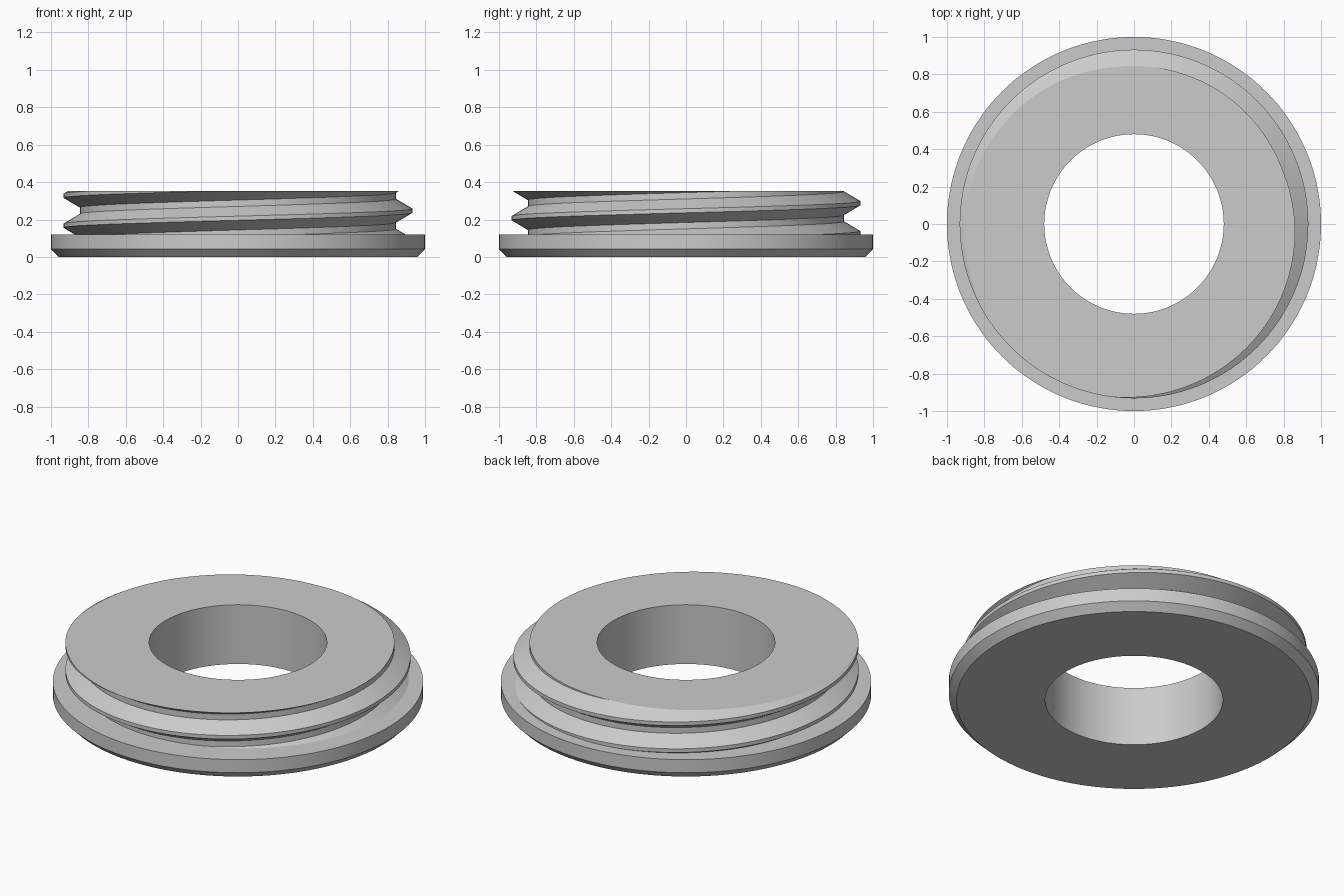
import bpy, bmesh, math

if "Cube" in bpy.data.objects:
    bpy.data.objects.remove(bpy.data.objects["Cube"])

SEGMENTS = 144
BORE, FLANGE, ROOT, CREST = 0.48, 1.0, 0.845, 0.932
FLANGE_TOP, TOP, CHAMFER = 0.12, 0.353, 0.042
PITCH, CREST_Z = 0.16, 0.247          # crest height at angle zero
HALF_CREST, HALF_ROOT = 0.011, 0.017


def thread_radius(z, angle):
    """Radius of the trapezoid thread at a height and angle."""
    d = (z - CREST_Z - PITCH * angle / math.tau) % PITCH
    d = min(d, PITCH - d)
    flank = PITCH / 2 - HALF_CREST - HALF_ROOT
    t = min(max((d - HALF_CREST) / flank, 0), 1)
    return CREST + (ROOT - CREST) * t


def section(angle):
    """Closed outline: bore, chamfered flange, thread cut off at both ends."""
    pts = [(BORE, 0), (FLANGE - CHAMFER, 0), (FLANGE, CHAMFER), (FLANGE, FLANGE_TOP)]
    offsets = (-HALF_CREST, HALF_CREST, PITCH / 2 - HALF_ROOT, PITCH / 2 + HALF_ROOT)
    for turn in range(-4, 4):
        for off in offsets:
            z = CREST_Z + PITCH * (turn + angle / math.tau) + off
            z = min(max(z, FLANGE_TOP), TOP)
            pts.append((thread_radius(z, angle), z))
    return pts + [(BORE, TOP)]


# Sweep the section once around; the thread climbs one pitch per turn
bm = bmesh.new()
columns = []
for i in range(SEGMENTS + 1):
    a = math.tau * i / SEGMENTS
    columns.append([bm.verts.new((r * math.cos(a), r * math.sin(a), z))
                    for r, z in section(a)])
for c0, c1 in zip(columns, columns[1:]):
    n = len(c0)
    for k in range(n):
        m = (k + 1) % n
        bm.faces.new((c0[k], c1[k], c1[m], c0[m]))
bmesh.ops.remove_doubles(bm, verts=bm.verts, dist=1e-5)
bmesh.ops.dissolve_degenerate(bm, edges=bm.edges, dist=1e-5)
bmesh.ops.recalc_face_normals(bm, faces=bm.faces)

mesh = bpy.data.meshes.new("threaded_ring")
bm.to_mesh(mesh)
bm.free()
ring = bpy.data.objects.new("threaded_ring", mesh)
bpy.context.collection.objects.link(ring)

# Plain grey finish
grey = bpy.data.materials.new("light_grey")
grey.diffuse_color = (0.6, 0.6, 0.6, 1)
grey.use_nodes = True
grey.node_tree.nodes["Principled BSDF"].inputs["Base Color"].default_value = grey.diffuse_color
mesh.materials.append(grey)

bpy.context.view_layer.objects.active = ring
ring.select_set(True)
bpy.ops.object.shade_smooth_by_angle(angle=math.radians(25))
